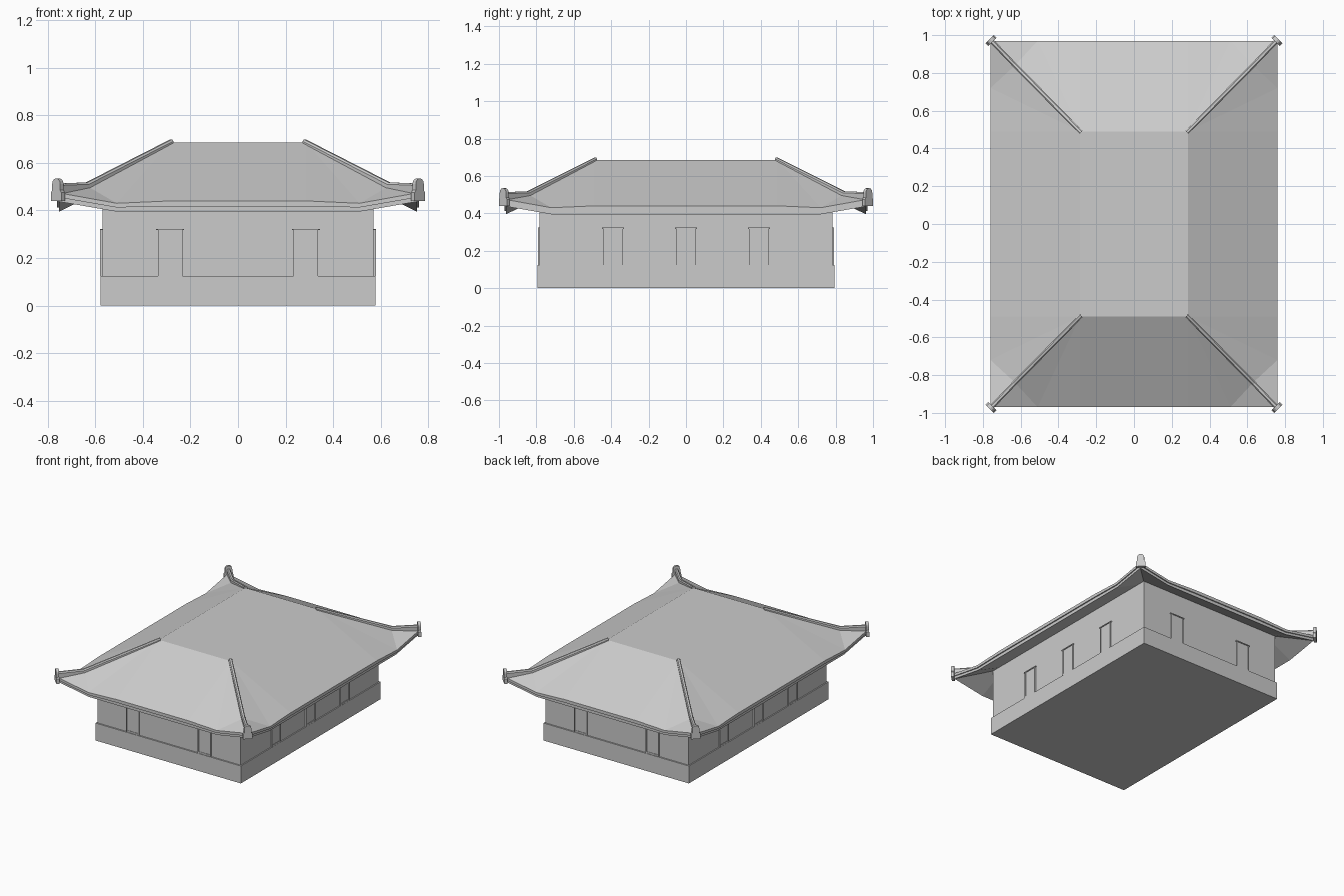
import bpy, bmesh, math
from mathutils import Vector, Matrix

cube = bpy.data.objects.get("Cube")
if cube:
    bpy.data.objects.remove(cube, do_unlink=True)

GREY = (0.6, 0.6, 0.6, 1)
mat = bpy.data.materials.new("plain grey")
mat.use_nodes = True
mat.diffuse_color = GREY
bsdf = next(n for n in mat.node_tree.nodes if n.type == 'BSDF_PRINCIPLED')
bsdf.inputs["Base Color"].default_value = GREY


def finish(name, bm, mirror=False):
    bmesh.ops.remove_doubles(bm, verts=bm.verts, dist=0.0001)
    if mirror:
        for axis in (0, 1):
            other = bm.copy()
            base = list(bm.verts) + list(bm.edges) + list(bm.faces)
            other.free()
            bmesh.ops.mirror(bm, geom=base, axis='XYZ'[axis], merge_dist=0.0001,
                             matrix=Matrix.Identity(4))
        bmesh.ops.remove_doubles(bm, verts=bm.verts, dist=0.0001)
    bmesh.ops.recalc_face_normals(bm, faces=bm.faces)
    me = bpy.data.meshes.new(name)
    bm.to_mesh(me)
    bm.free()
    me.materials.append(mat)
    ob = bpy.data.objects.new(name, me)
    bpy.context.collection.objects.link(ob)
    return ob


def add_box(bm, centre, size, turn=None):
    m = Matrix.Translation(centre) @ (turn or Matrix()) @ Matrix.Diagonal((*size, 1))
    bmesh.ops.create_cube(bm, size=1, matrix=m)


def box(name, centre, size):
    bm = bmesh.new()
    add_box(bm, centre, size)
    return finish(name, bm)


# Plinth and walls
box("plinth", (0, 0, 0.0625), (1.156, 1.586, 0.125))
box("walls", (0, 0, 0.305), (1.14, 1.566, 0.37))

# Roof: one quarter, mirrored twice
EX, EY = 0.76, 0.97           # eave reach
TX, TY, TZ = 0.285, 0.49, 0.685   # flat top
FX, FY = 0.51, 0.72           # where the eave starts to lift
HIP = (0.63, 0.84, 0.5)
eave = [(0, EY, 0.44), (TX, EY, 0.44), (FX, EY, 0.43), (EX, EY, 0.475),
        (EX, FY, 0.43), (EX, TY, 0.44), (EX, 0, 0.44)]
under_z = [0.395, 0.395, 0.395, 0.437, 0.395, 0.395, 0.395]


def inset(zs, d):
    return [(min(p[0], EX - d), min(p[1], EY - d), z) for p, z in zip(eave, zs)]


bm = bmesh.new()


def face(*pts):
    bm.faces.new([bm.verts.new(p) for p in pts])


top, top_y, top_x = (TX, TY, TZ), (0, TY, TZ), (TX, 0, TZ)
face((0, 0, TZ), top_x, top, top_y)
face(top_y, top, eave[1], eave[0])
face(top, eave[2], eave[1])
face(top, HIP, eave[2])
face(HIP, eave[3], eave[2])
face(HIP, eave[4], eave[3])
face(top, eave[4], HIP)
face(top, eave[5], eave[4])
face(top, top_x, eave[6], eave[5])
mid_z = [(p[2] + z) / 2 for p, z in zip(eave, under_z)]
rings = [eave, inset(mid_z, 0), inset(mid_z, 0.008), inset(under_z, 0.008),
         inset([0.485] * len(eave), 0.192)]
for a, b in zip(rings, rings[1:]):
    for i in range(len(eave) - 1):
        face(a[i], a[i + 1], b[i + 1], b[i])
finish("roof", bm, mirror=True)

# Hip ridges: square bars that follow each hip and level out at the corner
path = [Vector(p) for p in ((0.28, 0.485, 0.683), (0.635, 0.845, 0.502), (0.755, 0.97, 0.497))]
side = Vector((1, -1, 0)).normalized() * 0.012
bm = bmesh.new()
sections = []
for p in path:
    sections.append([bm.verts.new(p + side * s + Vector((0, 0, h)))
                     for s, h in ((-1, -0.025), (1, -0.025), (1, 0.008), (0.5, 0.016),
                                  (-0.5, 0.016), (-1, 0.008))])
for a, b in zip(sections, sections[1:]):
    for i in range(6):
        j = (i + 1) % 6
        bm.faces.new((a[i], a[j], b[j], b[i]))
bm.faces.new(sections[0])
bm.faces.new(sections[-1])
finish("hip_ridges", bm, mirror=True)

# Corner end tiles: upright round-topped plates set across each hip
bm = bmesh.new()
turn = Matrix.Rotation(-math.pi / 4, 4, 'Z')
spot = Matrix.Translation((0.757, 0.972, 0)) @ turn
outline = [(-0.031, 0.44), (0.031, 0.44), (0.031, 0.475), (0.024, 0.485)]
outline += [(0.024 * math.cos(a), 0.511 + 0.024 * math.sin(a))
            for a in (math.pi * k / 6 for k in range(7))]
outline += [(-0.024, 0.485), (-0.031, 0.475)]
plate = bm.faces.new([bm.verts.new(spot @ Vector((x, -0.01, z))) for x, z in outline])
out = bmesh.ops.extrude_face_region(bm, geom=[plate])
push = turn @ Vector((0, 0.02, 0))
bmesh.ops.translate(bm, vec=push, verts=[v for v in out['geom']
                                         if isinstance(v, bmesh.types.BMVert)])
if plate.is_valid is False or not any(len(f.verts) == len(outline) and f.calc_center_median().x < 0.757
                                      for f in bm.faces):
    bm.faces.new([bm.verts.new(spot @ Vector((x, -0.01, z))) for x, z in outline])
finish("corner_end_tiles", bm, mirror=True)


# Windows: thin jambs, wider lintel and low sill around a panel
def window(name, x, y, angle):
    w = bmesh.new()
    for s in (-1, 1):
        add_box(w, (s * 0.049, 0, 0.222), (0.006, 0.016, 0.194))
    add_box(w, (0, 0, 0.32), (0.118, 0.018, 0.006))
    add_box(w, (0, 0, 0.131), (0.1, 0.012, 0.012))
    add_box(w, (0, 0, 0.222), (0.1, 0.006, 0.19))
    bmesh.ops.transform(w, verts=w.verts, matrix=Matrix.Translation((x, y, 0))
                        @ Matrix.Rotation(angle, 4, 'Z'))
    finish(name, w)


for s, end in ((-1, "front"), (1, "back")):
    for x in (-0.285, 0.285):
        window(end + "_window", x, s * 0.783, 0)
for s, end in ((-1, "right"), (1, "left")):
    for y in (-0.39, 0, 0.39):
        window(end + "_window", s * 0.571, y, math.pi / 2)
